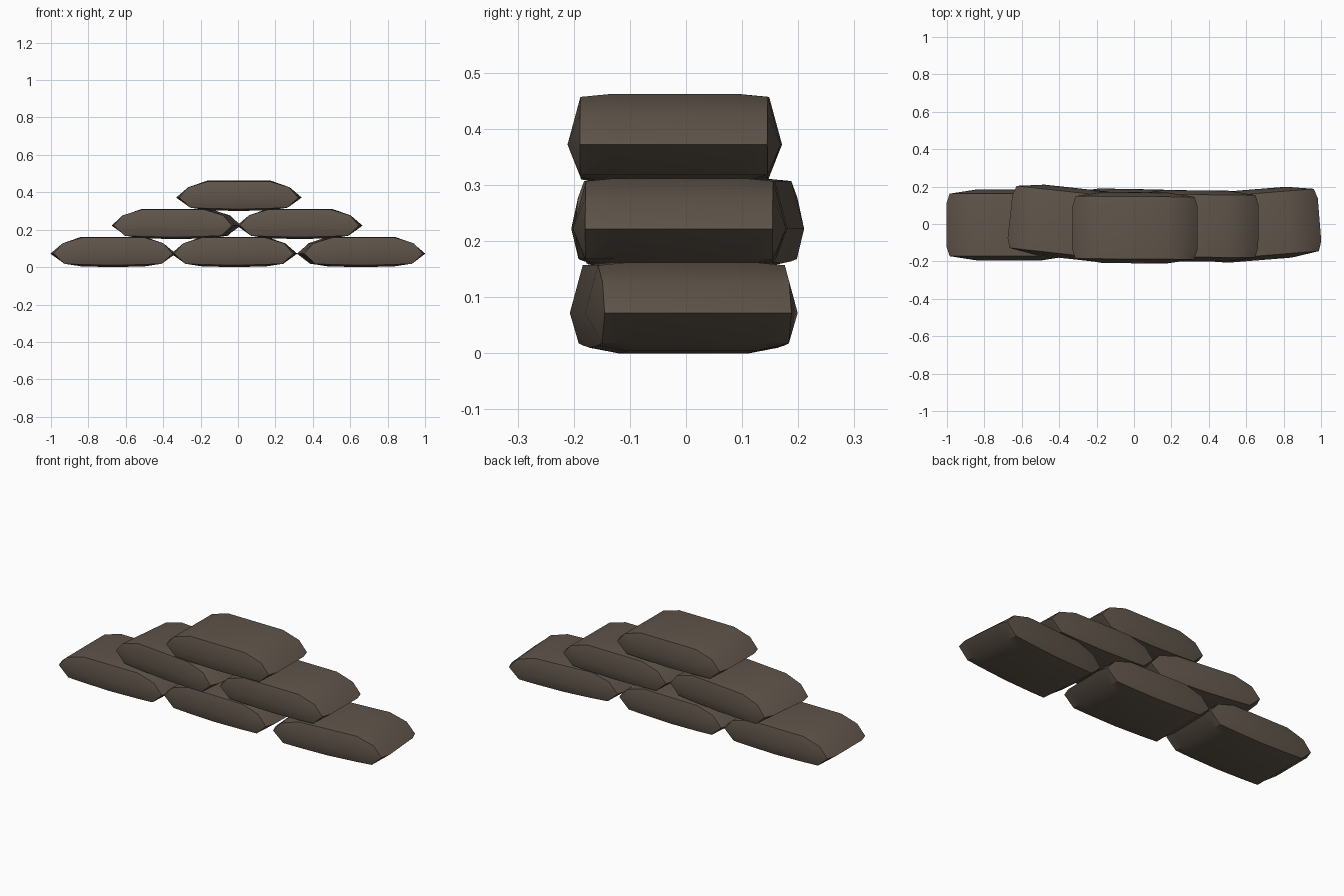
import bpy, bmesh, math

if "Cube" in bpy.data.objects:
    bpy.data.objects.remove(bpy.data.objects["Cube"])

mat = bpy.data.materials.new("dark_brown_burlap")
mat.diffuse_color = (0.117, 0.091, 0.070, 1)
mat.use_nodes = True
mat.node_tree.nodes["Principled BSDF"].inputs["Base Color"].default_value = mat.diffuse_color
MID = 0.072  # height of the seam where the bag is widest


def section(y, edge):
    """Closed x-z outline of the bag at depth y (edge = outermost section)."""
    tip = 0.318 if edge else 0.335
    top = 0.157 if edge else 0.162
    low = 0.010 if edge else 0.0
    half = [(0.17, low + 0.004), (0.26, 0.018), (tip, MID), (0.27, 0.127), (0.17, top)]
    pts = [(0, low)] + half + [(-x, z) for x, z in reversed(half)]
    return [(x, y, z) for x, z in pts]


def sandbag(name, x, y, z, angle):
    bm = bmesh.new()
    rings = []
    for sy, edge in ((-0.167, True), (-0.115, False), (0.115, False), (0.167, True)):
        rings.append([bm.verts.new(p) for p in section(sy, edge)])
    n = len(rings[0])
    # top, bottom and ends
    for a, b in zip(rings, rings[1:]):
        for i in range(n):
            j = (i + 1) % n
            bm.faces.new((a[i], a[j], b[j], b[i]))
    # bulging front and back panels with a ridge along the seam
    for r, s in ((rings[0], -1), (rings[-1], 1)):
        right = bm.verts.new((0.17, s * 0.19, MID))
        left = bm.verts.new((-0.17, s * 0.19, MID))
        for loop in ((right, r[3], r[4], r[5]), (right, r[5], r[6], left),
                     (left, r[6], r[7], r[8]), (left, r[8], r[9], r[10]),
                     (left, r[10], r[0], r[1], right), (right, r[1], r[2], r[3])):
            bm.faces.new(loop)
    bmesh.ops.recalc_face_normals(bm, faces=bm.faces)
    mesh = bpy.data.meshes.new(name)
    bm.to_mesh(mesh)
    bm.free()
    mesh.materials.append(mat)
    ob = bpy.data.objects.new(name, mesh)
    bpy.context.collection.objects.link(ob)
    ob.location = (x, y, z)
    ob.rotation_euler.z = math.radians(angle)
    bpy.ops.object.select_all(action='DESELECT')
    ob.select_set(True)
    bpy.context.view_layer.objects.active = ob
    bpy.ops.object.shade_smooth_by_angle(angle=math.radians(30))


# three rows of bags, each row half a bag narrower
sandbag("bottom_left_bag", -0.668, -0.005, 0, 0)
sandbag("bottom_middle_bag", -0.02, -0.003, 0, -1)
sandbag("bottom_right_bag", 0.658, -0.004, 0, 4.6)
sandbag("middle_left_bag", -0.33, 0.003, 0.15, -6.3)
sandbag("middle_right_bag", 0.33, -0.01, 0.15, -0.5)
sandbag("top_bag", 0.005, -0.02, 0.30, -0.4)
